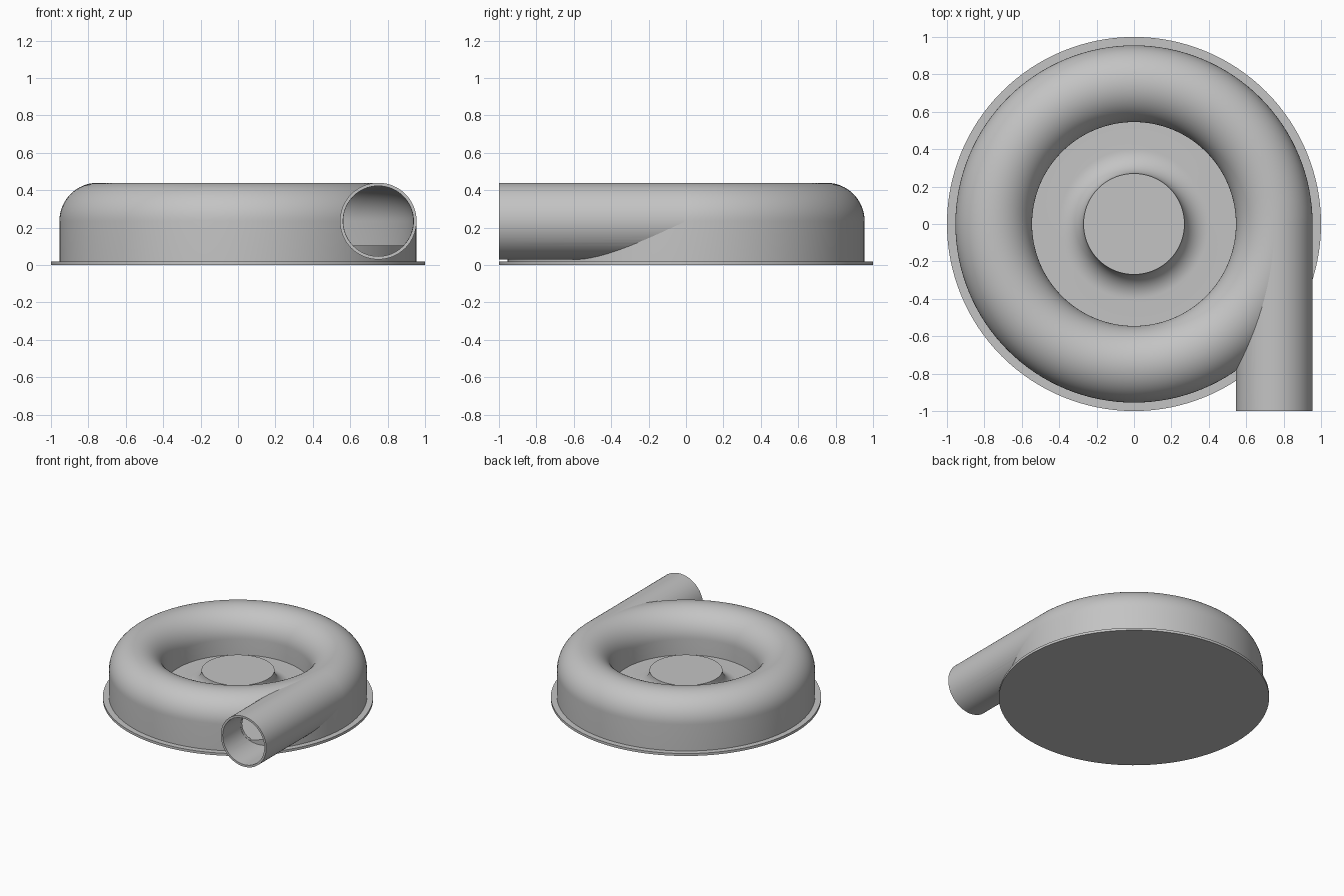
import bpy, bmesh, math
from mathutils import Matrix, Vector

if "Cube" in bpy.data.objects:
    bpy.data.objects.remove(bpy.data.objects["Cube"])

metal = bpy.data.materials.new("light_grey")
metal.use_nodes = True
grey = (0.55, 0.55, 0.55, 1)
metal.diffuse_color = grey
metal.node_tree.nodes["Principled BSDF"].inputs["Base Color"].default_value = grey

TUBE_R, TUBE_Z = 0.75, 0.235      # centre line of the scroll
OUTER, BORE = 0.205, 0.188        # outside and inside radius of the tube
FLOOR, FLANGE = 0.105, 0.02


def finish(name, bm):
    bmesh.ops.remove_doubles(bm, verts=bm.verts, dist=1e-5)
    bmesh.ops.recalc_face_normals(bm, faces=bm.faces)
    mesh = bpy.data.meshes.new(name)
    bm.to_mesh(mesh)
    bm.free()
    mesh.materials.append(metal)
    ob = bpy.data.objects.new(name, mesh)
    bpy.context.collection.objects.link(ob)
    return ob


def arc(cx, cy, r, a0, a1, n):
    angles = [math.radians(a0 + (a1 - a0) * i / n) for i in range(n + 1)]
    return [(cx + r * math.cos(a), cy + r * math.sin(a)) for a in angles]


def lathe(name, profile, closed=False, steps=128):
    """Spin an (r, z) profile around the vertical axis."""
    bm = bmesh.new()
    vs = [bm.verts.new((r, 0, z)) for r, z in profile]
    pairs = list(zip(vs, vs[1:])) + ([(vs[-1], vs[0])] if closed else [])
    edges = [bm.edges.new(p) for p in pairs]
    bmesh.ops.spin(bm, geom=vs + edges, cent=(0, 0, 0), axis=(0, 0, 1),
                   angle=math.tau, steps=steps, use_merge=True)
    return finish(name, bm)


def prism(name, profile, y0, y1):
    """Extrude an (x, z) outline along y."""
    bm = bmesh.new()
    face = bm.faces.new([bm.verts.new((x, y0, z)) for x, z in profile])
    ext = bmesh.ops.extrude_face_region(bm, geom=[face])
    moved = [v for v in ext["geom"] if isinstance(v, bmesh.types.BMVert)]
    bmesh.ops.translate(bm, verts=moved, vec=(0, y1 - y0, 0))
    if face.is_valid and not any(len(e.link_faces) == 2 for e in face.edges):
        bm.faces.remove(face)
    return finish(name, bm)


def cut(ob, *cutters):
    for c in cutters:
        mod = ob.modifiers.new("cut_" + c.name, "BOOLEAN")
        mod.operation, mod.solver, mod.object = "DIFFERENCE", "EXACT", c
        c.hide_render = True
        c.hide_set(True)
        bpy.context.view_layer.objects.active = ob
        bpy.ops.object.modifier_apply(modifier=mod.name)


def smooth(ob):
    bpy.ops.object.select_all(action="DESELECT")
    ob.select_set(True)
    bpy.context.view_layer.objects.active = ob
    bpy.ops.object.shade_smooth_by_angle(angle=math.radians(30))


# Base flange, scroll wall, recessed floor and flared hub in one turned body
fillet = TUBE_Z - FLOOR
body = [(0, 0), (1, 0), (1, FLANGE), (TUBE_R + OUTER, FLANGE)]
body += arc(TUBE_R, TUBE_Z, OUTER, 0, 180, 32)
body += [(TUBE_R - OUTER, FLOOR)]
body += arc(0.27 + fillet, TUBE_Z, fillet, 270, 180, 14)
body += [(0, TUBE_Z)]
housing = lathe("scroll_housing", body)

# Air channel inside the scroll
channel_profile = arc(TUBE_R, TUBE_Z, BORE, 0, 180, 32)
channel_profile += [(TUBE_R - BORE, FLOOR), (TUBE_R + BORE, FLOOR)]
channel = lathe("channel_cutter", channel_profile, closed=True)

# Outlet opening through the scroll wall, flat along the channel floor
low = math.degrees(math.asin((FLOOR - TUBE_Z) / BORE))
opening = prism("opening_cutter",
                arc(TUBE_R, TUBE_Z, BORE - 0.001, low, 180 - low, 48), -1.1, -0.05)
cut(housing, channel, opening)

# Straight outlet pipe leaving the scroll at a tangent
pipe = prism("outlet_pipe", arc(TUBE_R, TUBE_Z, OUTER, 0, 360, 64)[:-1], -1, -0.01)
bore = prism("bore_cutter", arc(TUBE_R, TUBE_Z, BORE, 0, 360, 64)[:-1], -1.1, 0.1)
cut(pipe, bore, channel)

for ob in (housing, pipe):
    smooth(ob)
for helper in (channel, opening, bore):
    bpy.data.objects.remove(helper)
